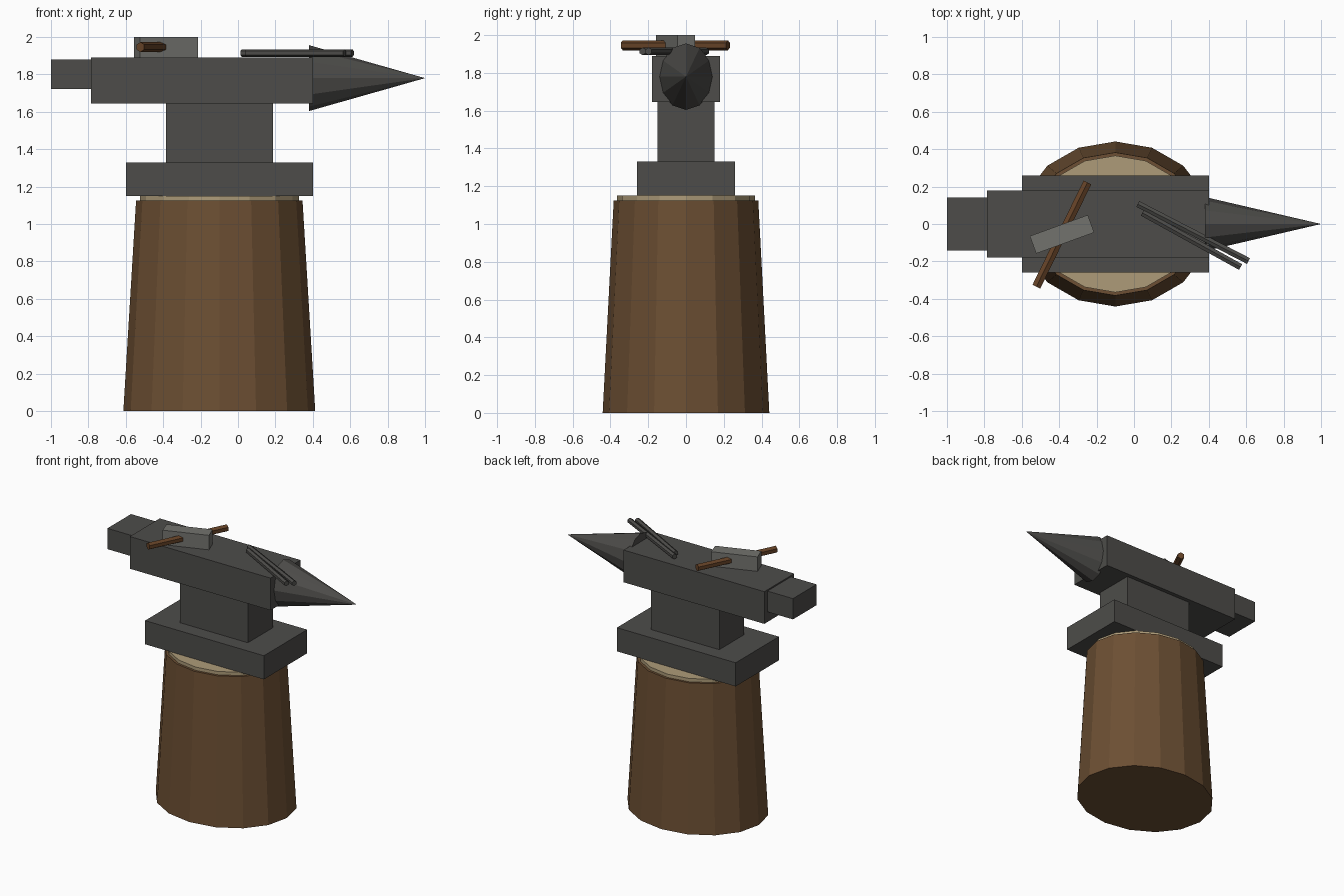
import bpy, math
from mathutils import Vector

if "Cube" in bpy.data.objects:
    bpy.data.objects.remove(bpy.data.objects["Cube"])


def material(name, rgb):
    m = bpy.data.materials.new(name)
    m.diffuse_color = (*rgb, 1)
    m.use_nodes = True
    m.node_tree.nodes["Principled BSDF"].inputs["Base Color"].default_value = m.diffuse_color
    return m


BARK = material("bark", (0.15, 0.078, 0.033))
WOOD = material("cut_wood", (0.42, 0.33, 0.19))
IRON = material("dark_iron", (0.075, 0.073, 0.068))
STEEL = material("steel", (0.17, 0.17, 0.155))
HANDLE = material("handle_wood", (0.13, 0.055, 0.02))


def finish(name, mat):
    ob = bpy.context.object
    ob.name = name
    ob.data.materials.append(mat)
    return ob


def box(name, x, y, z, mat, turn=0):
    """Box from (min, max) ranges, optionally turned about its own vertical axis."""
    mid = [(a + b) / 2 for a, b in (x, y, z)]
    bpy.ops.mesh.primitive_cube_add(size=1, location=mid, rotation=(0, 0, turn))
    ob = finish(name, mat)
    ob.scale = [b - a for a, b in (x, y, z)]
    return ob


def oval_drum(name, r1, r2, z0, z1, mat):
    """16-sided tapered drum, narrower front to back."""
    bpy.ops.mesh.primitive_cone_add(vertices=16, radius1=r1, radius2=r2, depth=z1 - z0,
                                    location=(-0.1, 0, (z0 + z1) / 2))
    finish(name, mat).scale.y = 0.86


def rod(name, start, end, radius, mat):
    """Level six-sided rod with an edge on top."""
    a, b = Vector(start), Vector(end)
    d = b - a
    bpy.ops.mesh.primitive_cylinder_add(vertices=6, radius=radius, depth=d.length,
                                        location=(a + b) / 2,
                                        rotation=(math.pi / 2, 0, math.atan2(d.y, d.x) + math.pi / 2))
    ob = finish(name, mat)
    # put a vertex row at the very top
    top = max((ob.matrix_basis @ v.co).z for v in ob.data.vertices) - a.z
    if top < radius * 0.95:
        for v in ob.data.vertices:
            v.co.x, v.co.y = -v.co.y, v.co.x


# Stump
oval_drum("stump_bark", 0.513, 0.445, 0, 1.125, BARK)
oval_drum("stump_top", 0.425, 0.425, 1.09, 1.15, WOOD)

# Anvil
box("anvil_base", (-0.6, 0.4), (-0.26, 0.26), (1.15, 1.33), IRON)
box("anvil_waist", (-0.385, 0.188), (-0.15, 0.15), (1.33, 1.645), IRON)
box("anvil_body", (-0.785, 0.4), (-0.18, 0.18), (1.645, 1.89), IRON)
box("anvil_heel", (-1.0, -0.785), (-0.142, 0.142), (1.722, 1.88), IRON)
bpy.ops.mesh.primitive_cone_add(vertices=12, radius1=0.176, radius2=0, depth=0.62,
                                location=(0.69, 0, 1.78), rotation=(0, math.pi / 2, 0))
finish("anvil_horn", IRON).scale.y = 0.82

# Hammer lying on the face
box("hammer_head", (-0.55, -0.22), (-0.105, -0.005), (1.89, 2.0), STEEL, math.radians(20))
rod("hammer_handle", (-0.522, -0.335, 1.946), (-0.249, 0.222, 1.946), 0.0265, HANDLE)

# Tongs
rod("tongs_rod_back", (0.02, 0.107, 1.914), (0.612, -0.198, 1.914), 0.02, IRON)
rod("tongs_rod_front", (0.045, 0.06, 1.914), (0.57, -0.23, 1.914), 0.02, IRON)
